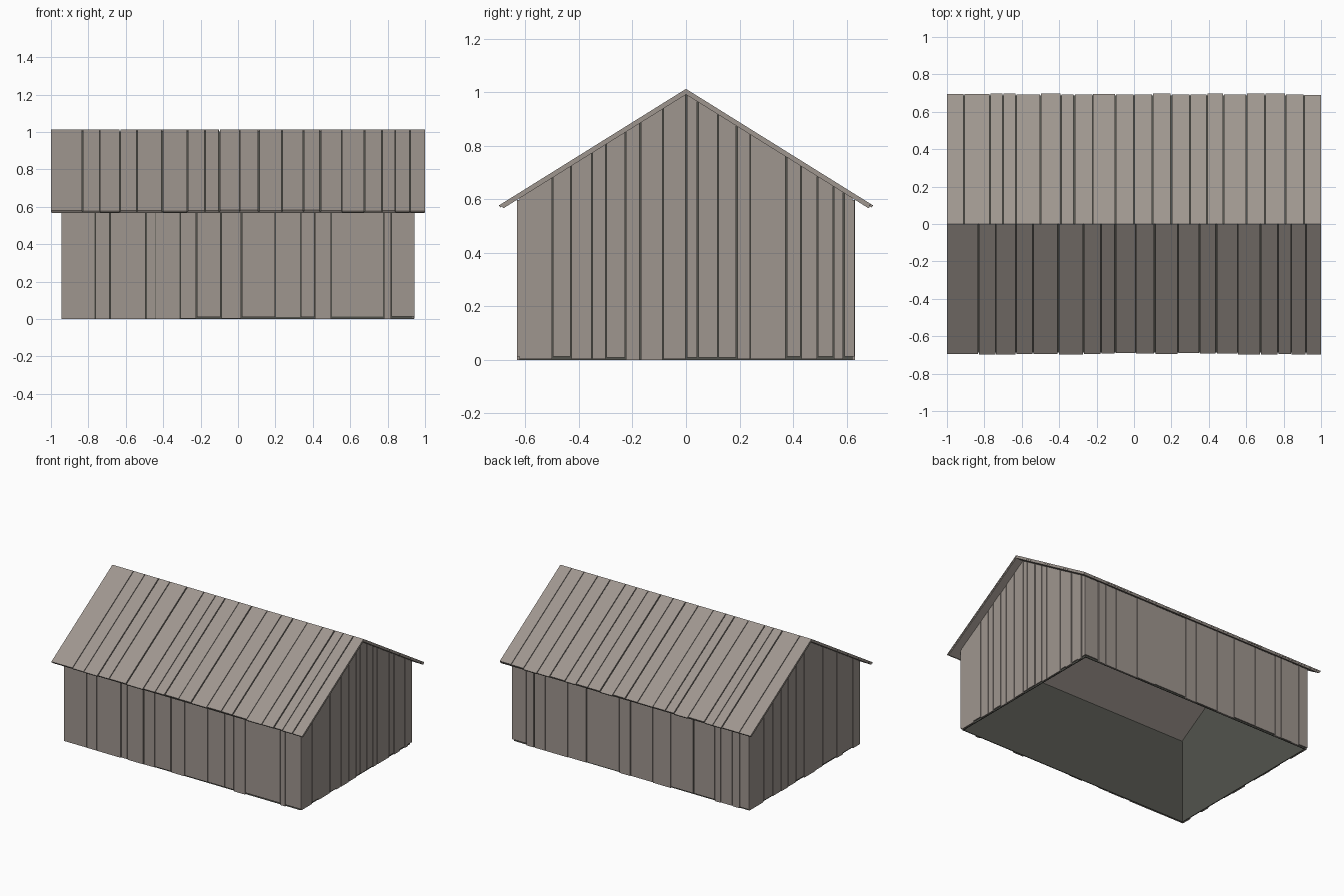
import bpy, bmesh, random
from mathutils import Vector

random.seed(4)
if "Cube" in bpy.data.objects:
    bpy.data.objects.remove(bpy.data.objects["Cube"])

# Main dimensions
RIDGE, SLOPE = 1.013, 0.623          # ridge height and roof pitch
COS = 1 / (1 + SLOPE ** 2) ** 0.5
BOARD, SHEET = 0.009, 0.009          # roof board and underlay thickness
HX, HY = 0.943, 0.632                # outer wall faces
SKIN = 0.010                         # wall plank thickness


def material(name, rgb):
    m = bpy.data.materials.new(name)
    m.use_nodes = True
    m.diffuse_color = (*rgb, 1)
    m.node_tree.nodes["Principled BSDF"].inputs["Base Color"].default_value = (*rgb, 1)
    return m


WOOD = material("weathered wood", (0.345, 0.305, 0.275))
DARK = material("dark gap lining", (0.084, 0.086, 0.073))


def prism(bm, points, depth):
    """Extrude a flat outline along a vector into a closed solid."""
    low = [bm.verts.new(p) for p in points]
    high = [bm.verts.new(Vector(p) + Vector(depth)) for p in points]
    bm.faces.new(low)
    bm.faces.new(high[::-1])
    for i in range(len(low)):
        j = (i + 1) % len(low)
        bm.faces.new((low[j], low[i], high[i], high[j]))


def finish(bm, name, mats):
    bmesh.ops.recalc_face_normals(bm, faces=bm.faces)
    mesh = bpy.data.meshes.new(name)
    bm.to_mesh(mesh)
    bm.free()
    for m in mats:
        mesh.materials.append(m)
    ob = bpy.data.objects.new(name, mesh)
    bpy.context.collection.objects.link(ob)
    return ob


def spans(cuts, end):
    """Plank intervals between cuts, with narrow uneven gaps."""
    edges = [-end] + sorted(cuts) + [end]
    for a, b in zip(edges, edges[1:]):
        left = 0 if a == -end else random.uniform(0.001, 0.004)
        right = 0 if b == end else random.uniform(0.001, 0.004)
        yield a + left, b - right


def under_roof(y):
    return RIDGE - SLOPE * abs(y) - (BOARD + SHEET) / COS


def foot():
    return random.choice((0.0, 0.003, 0.010, 0.013))


# Plank walls along the two long sides
def long_wall(name, side, cuts):
    bm = bmesh.new()
    for a, b in spans(cuts, HX):
        z0, z1 = foot(), under_roof(HY)
        out = side * (HY - random.uniform(0, 0.003))
        inner = side * (HY - SKIN)
        prism(bm, [(a, inner, z0), (b, inner, z0), (b, inner, z1), (a, inner, z1)],
              (0, out - inner, 0))
    finish(bm, name, [WOOD])


# Plank gables, every plank cut to the roof pitch
def gable_wall(name, side, cuts):
    bm = bmesh.new()
    for a, b in spans(cuts, HY - SKIN):
        z0 = foot()
        out = side * (HX - random.uniform(0, 0.003))
        inner = side * (HX - SKIN)
        prism(bm, [(inner, a, z0), (inner, b, z0),
                   (inner, b, under_roof(b)), (inner, a, under_roof(a))],
              (out - inner, 0, 0))
    finish(bm, name, [WOOD])


long_wall("front_wall_planks", -1, [-.765, -.685, -.49, -.44, -.31, -.22, -.09,
                                    .02, .2, .335, .41, .5, .78, .82])
long_wall("back_wall_planks", 1, [-.87, -.81, -.72, -.67, -.5, -.32, -.175, 0,
                                  .09, .35, .5, .68, .77, .83])
gable_wall("right_side_gable_planks", 1, [-.5, -.43, -.35, -.3, -.225, -.17, -.085, 0, .045,
                                          .12, .19, .24, .375, .43, .49, .55, .59])
gable_wall("left_side_gable_planks", -1, [-.55, -.44, -.37, -.21, -.13, 0,
                                          .09, .18, .26, .36, .46, .56])

# Dark lining behind the planks, open at the bottom
bm = bmesh.new()
sx, sy, thick = HX - SKIN, HY - SKIN, 0.006
for s in (-1, 1):
    prism(bm, [(s * sx, -sy, 0), (s * sx, sy, 0), (s * sx, sy, under_roof(sy)),
               (s * sx, 0, under_roof(0)), (s * sx, -sy, under_roof(sy))], (-s * thick, 0, 0))
    top = under_roof(sy)
    prism(bm, [(-sx, s * sy, 0), (sx, s * sy, 0), (sx, s * sy, top), (-sx, s * sy, top)],
          (0, -s * thick, 0))
finish(bm, "wall_lining", [DARK])


# Roof layer outline: plumb at the ridge, square at the eave
def roof_outline(x, side, eave, drop, thick):
    def point(y, depth):
        return (x, side * (y - depth * SLOPE * COS), RIDGE - SLOPE * y - depth * COS)
    return [(x, 0, RIDGE - drop / COS), point(eave, drop), point(eave, drop + thick),
            (x, 0, RIDGE - (drop + thick) / COS)]


front_cuts = [-.83, -.74, -.63, -.54, -.405, -.27, -.175, -.1, .01, .11, .235,
              .35, .44, .555, .675, .77, .84, .92]
back_cuts = [-.91, -.77, -.7, -.63, -.5, -.39, -.32, -.22, -.1, 0, .1, .2,
             .3, .39, .48, .6, .7, .81, .91]
for label, side, cuts in (("front", -1, front_cuts), ("back", 1, back_cuts)):
    # Roof boards
    bm = bmesh.new()
    for a, b in spans(cuts, 1.0):
        eave = random.uniform(0.69, 0.699)
        prism(bm, roof_outline(a, side, eave, 0, BOARD), (b - a, 0, 0))
    finish(bm, label + "_roof_boards", [WOOD])
    # Underlay, dark only where it shows between boards
    bm = bmesh.new()
    prism(bm, roof_outline(-0.998, side, 0.692, BOARD, SHEET), (1.996, 0, 0))
    sheet = finish(bm, label + "_roof_underlay", [WOOD, DARK])
    for face in sheet.data.polygons:
        face.material_index = int(face.normal.z > 0.5)
